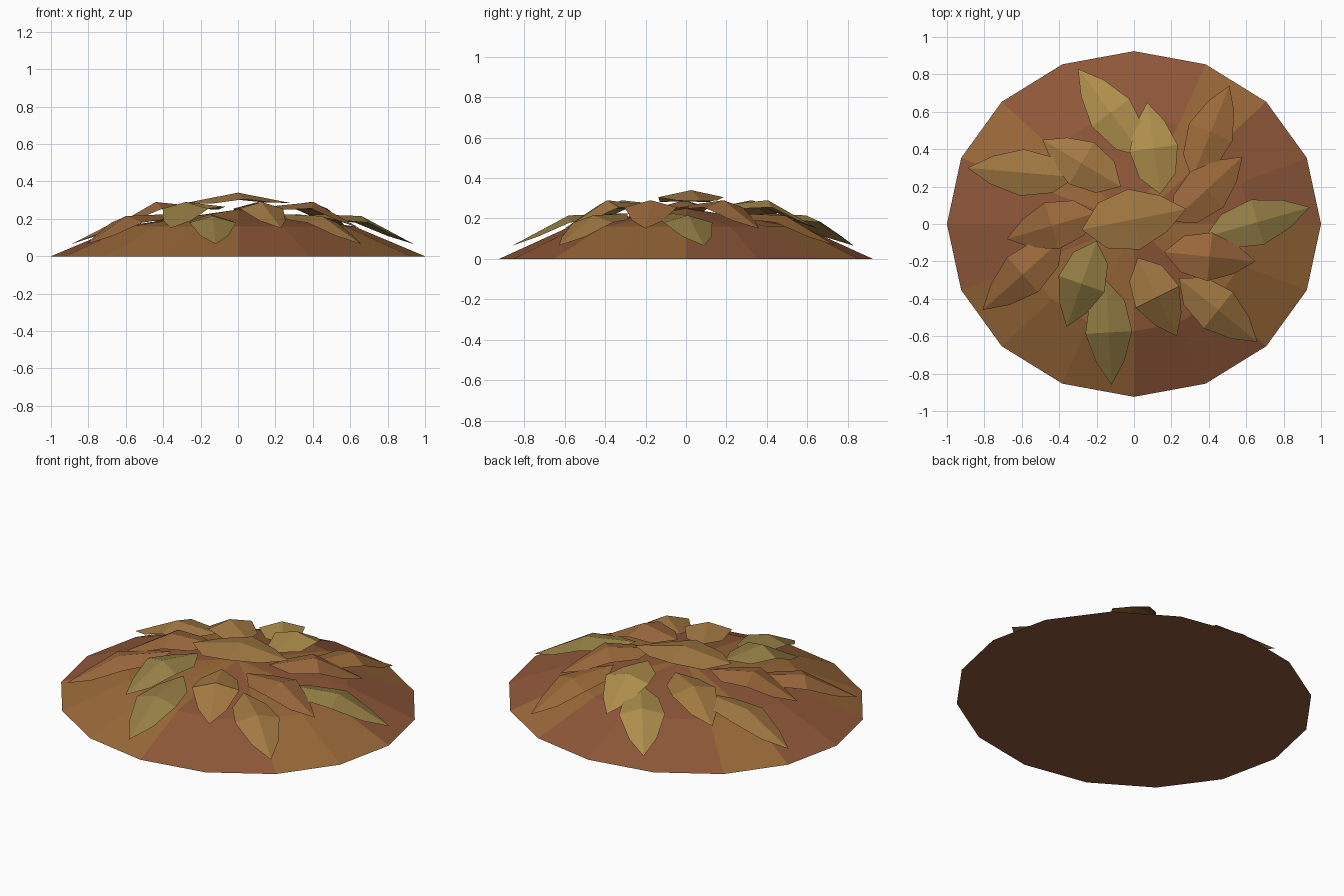
import bpy, bmesh
from math import cos, sin, pi
from mathutils import Vector

if "Cube" in bpy.data.objects:
    bpy.data.objects.remove(bpy.data.objects["Cube"])

COLORS = {
    "red_brown": (0.27, 0.095, 0.040, 1),
    "tan_brown": (0.32, 0.14, 0.040, 1),
    "gold": (0.42, 0.27, 0.070, 1),
    "olive": (0.30, 0.21, 0.060, 1),
    "amber": (0.36, 0.19, 0.055, 1),
    "rust": (0.33, 0.14, 0.045, 1),
}
MATS = {}
for n, c in COLORS.items():
    MATS[n] = bpy.data.materials.new(n)
    MATS[n].diffuse_color = c


def finish(bm, name, mats):
    me = bpy.data.meshes.new(name)
    bm.to_mesh(me)
    bm.free()
    for m in mats:
        me.materials.append(MATS[m])
    ob = bpy.data.objects.new(name, me)
    bpy.context.collection.objects.link(ob)


# Mound: 16-sided low dome with alternating brown wedges
bm = bmesh.new()
N = 16
TAN = {2, 6, 9, 10, 11, 14, 15}
rings = [[bm.verts.new((r * cos(2 * pi * i / N), 0.924 * r * sin(2 * pi * i / N), z))
          for i in range(N)] for r, z in ((1, 0), (0.62, 0.16))]
apex = bm.verts.new((0, 0, 0.25))
for i in range(N):
    j = (i + 1) % N
    a, b = rings
    for f in (bm.faces.new((a[i], a[j], b[j], b[i])), bm.faces.new((b[i], b[j], apex))):
        f.material_index = int(i in TAN)
bm.faces.new(rings[0][::-1])
finish(bm, "mound", ["red_brown", "tan_brown"])


# Leaf: fan of triangles around a raised middle, drooping towards the tip
def leaf(name, base, tip, half_w, mid_z, base_z, tip_z, color):
    b, t = Vector(base), Vector(tip)
    axis = t - b
    side = Vector((-axis.y, axis.x)).normalized() * half_w
    shape = [(0, 0), (0.2, -0.75), (0.5, -1), (0.78, -0.6), (1, 0),
             (0.78, 0.6), (0.5, 1), (0.2, 0.75)]
    bm = bmesh.new()
    rim = []
    for u, w in shape:
        p = b + axis * u + side * w
        end = base_z if u < 0.5 else tip_z
        z = mid_z + (end - mid_z) * abs(2 * u - 1) - 0.035 * abs(w)
        rim.append(bm.verts.new((p.x, p.y, z)))
    m = b + axis * 0.5
    mid = bm.verts.new((m.x, m.y, mid_z))
    for i in range(len(rim)):
        bm.faces.new((rim[i], rim[(i + 1) % len(rim)], mid))
    finish(bm, name, [color])


OUTER = [((0.38, -0.07), (0.94, 0.09), "olive"),
         ((0.31, 0.24), (0.51, 0.74), "tan_brown"),
         ((0.05, 0.36), (-0.30, 0.83), "gold"),
         ((-0.31, 0.25), (-0.89, 0.30), "amber"),
         ((-0.38, -0.08), (-0.81, -0.46), "rust"),
         ((-0.15, -0.30), (-0.12, -0.86), "olive"),
         ((0.24, -0.29), (0.66, -0.63), "amber")]
INNER = [((0.20, 0.01), (0.58, 0.36), "rust"),
         ((0.14, 0.16), (0.07, 0.65), "gold"),
         ((-0.07, 0.20), (-0.49, 0.45), "amber"),
         ((-0.20, 0.06), (-0.68, -0.08), "rust"),
         ((-0.20, -0.09), (-0.36, -0.55), "olive"),
         ((0.02, -0.18), (0.23, -0.60), "amber"),
         ((0.16, -0.15), (0.65, -0.20), "rust")]
for i, (b, t, c) in enumerate(OUTER, 1):
    leaf(f"outer_leaf_{i}", b, t, 0.125, 0.215, 0.225, 0.065, c)
for i, (b, t, c) in enumerate(INNER, 1):
    leaf(f"inner_leaf_{i}", b, t, 0.13, 0.29, 0.265, 0.15, c)
leaf("top_leaf", (-0.28, -0.03), (0.28, 0.08), 0.165, 0.34, 0.285, 0.285, "amber")

for m in bpy.data.materials:
    if m.users and not m.is_grease_pencil:
        m.use_nodes = True
        m.node_tree.nodes["Principled BSDF"].inputs["Base Color"].default_value = m.diffuse_color
